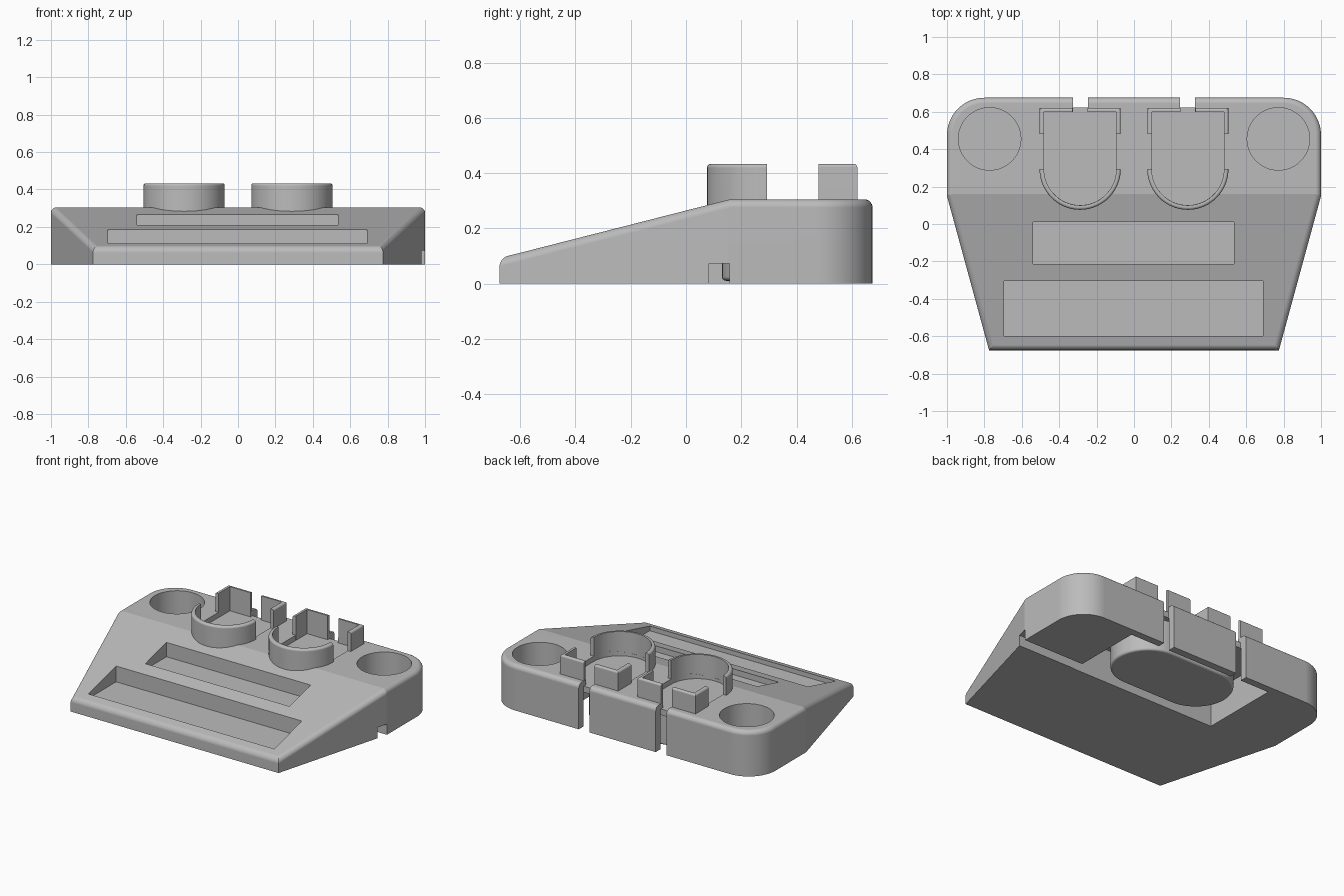
import bpy, bmesh
from math import pi, sin, cos, radians
from mathutils import Vector

default = bpy.data.objects.get("Cube")
if default:
    bpy.data.objects.remove(default, do_unlink=True)

grey = bpy.data.materials.new("plain grey")
grey.use_nodes = True
tone = (0.5, 0.5, 0.5, 1)
grey.diffuse_color = tone
grey.node_tree.nodes["Principled BSDF"].inputs["Base Color"].default_value = tone


def arc(cx, cy, r, a0, a1, n=20):
    """Points along an arc, angles in degrees."""
    steps = [radians(a0 + (a1 - a0) * i / n) for i in range(n + 1)]
    return [(cx + r * cos(a), cy + r * sin(a)) for a in steps]


def rect(x0, x1, y0, y1):
    return [(x0, y0), (x1, y0), (x1, y1), (x0, y1)]


def prism_mesh(pts, z0, z1):
    bm = bmesh.new()
    base = bm.faces.new([bm.verts.new((x, y, z0)) for x, y in pts])
    top = bmesh.ops.extrude_face_region(bm, geom=[base])["geom"]
    verts = [v for v in top if isinstance(v, bmesh.types.BMVert)]
    bmesh.ops.translate(bm, verts=verts, vec=(0, 0, z1 - z0))
    bmesh.ops.recalc_face_normals(bm, faces=bm.faces)
    return bm


def round_edges(bm, test, width, segments=8):
    edges = [e for e in bm.edges if test(e)]
    bmesh.ops.bevel(bm, geom=edges, offset=width, segments=segments,
                    profile=0.5, affect='EDGES', clamp_overlap=True)


def make(name, bm):
    mesh = bpy.data.meshes.new(name)
    bm.to_mesh(mesh)
    bm.free()
    mesh.materials.append(grey)
    obj = bpy.data.objects.new(name, mesh)
    bpy.context.collection.objects.link(obj)
    return obj


def activate(obj):
    bpy.ops.object.select_all(action='DESELECT')
    obj.select_set(True)
    bpy.context.view_layer.objects.active = obj


def cut(target, pts, z0, z1):
    cutter = make("cutter", prism_mesh(pts, z0, z1))
    cutter.hide_render = True
    mod = target.modifiers.new("cut", 'BOOLEAN')
    mod.operation = 'DIFFERENCE'
    mod.solver = 'EXACT'
    mod.object = cutter
    activate(target)
    bpy.ops.object.modifier_apply(modifier=mod.name)
    bpy.data.objects.remove(cutter, do_unlink=True)


def smooth(obj):
    activate(obj)
    bpy.ops.object.shade_smooth_by_angle(angle=radians(13))
    mod = obj.modifiers.new("flat_normals", 'WEIGHTED_NORMAL')
    mod.keep_sharp = True


TOP, RIM, FLOOR, CEILING = 0.305, 0.433, 0.27, 0.23
BACK = 0.675

# Wedge body: plan outline, sloped front, rounded upper rim
outline = [(-0.775, -BACK), (0.775, -BACK), (1, 0.15)]
outline += arc(0.8, BACK - 0.2, 0.2, 0, 90) + arc(-0.8, BACK - 0.2, 0.2, 90, 180)
outline += [(-1, 0.15)]
bm = prism_mesh(outline, 0, TOP)
cutting = bmesh.ops.bisect_plane(
    bm, geom=bm.verts[:] + bm.edges[:] + bm.faces[:], dist=1e-5,
    plane_co=(0, 0.16, TOP), plane_no=Vector((0, -0.255, 1)), clear_outer=True)
rim = [g for g in cutting["geom_cut"] if isinstance(g, bmesh.types.BMEdge)]
bmesh.ops.holes_fill(bm, edges=[e for e in bm.edges if e.is_boundary], sides=0)
bmesh.ops.recalc_face_normals(bm, faces=bm.faces)
bm.normal_update()
round_edges(bm, lambda e: len(e.link_faces) == 2 and
            sorted(f.normal.z > 0.5 for f in e.link_faces) == [False, True], 0.03)
body = make("body", bm)

# Sloped-face trays with level floors
cut(body, rect(-0.54, 0.535, -0.215, 0.01), 0.17, 1)
cut(body, rect(-0.695, 0.69, -0.6, -0.305), 0.08, 1)

# Underside hollow and cable channel
cut(body, rect(-0.545, 0.545, 0.08, 0.625), -0.1, CEILING)
cut(body, rect(0.5, 1.1, 0.083, 0.157), -0.1, 0.073)

# Round wells, cup pockets and rear cable slots
for side in (-1, 1):
    cut(body, arc(side * 0.772, 0.455, 0.167, 0, 354.375, 63), 0.06, 1)
    cx = side * 0.288
    cut(body, [(cx + 0.194, 0.6), (cx - 0.194, 0.6)] +
        arc(cx, 0.295, 0.194, 180, 360, 40), FLOOR, 1)
    slot = side * 0.287
    cut(body, rect(slot - 0.04, slot + 0.04, 0.622, 0.8), -0.1, 1)
    cut(body, rect(slot - 0.04, slot + 0.04, 0.58, 0.64), FLOOR, 1)
smooth(body)

# Cup walls: a half ring in front and two corner brackets behind
OUTER, INNER = 0.217, 0.193
for label, cx in (("right", -0.288), ("left", 0.288)):
    ring = arc(cx, 0.293, OUTER, 180, 360, 40) + arc(cx, 0.293, INNER, 360, 180, 40)
    bm = prism_mesh(ring, 0.265, RIM)
    round_edges(bm, lambda e: all(
        v.co.z > RIM - 0.001 and
        (v.co.xy - Vector((cx, 0.293))).length > OUTER - 0.001
        for v in e.verts), 0.014)
    smooth(make(label + "_cup_front_wall", bm))
    for place, s in (("inner", -1), ("outer", 1)):
        s *= 1 if cx > 0 else -1
        corner = [(OUTER, 0.48), (OUTER, 0.62), (0.04, 0.62),
                  (0.04, 0.6), (INNER, 0.6), (INNER, 0.48)]
        bm = prism_mesh([(cx + s * x, y) for x, y in corner], 0.265, RIM)
        round_edges(bm, lambda e: all(v.co.z > RIM - 0.001 for v in e.verts) and (
            all(v.co.y > 0.619 for v in e.verts) or
            all(abs(v.co.x - cx) > OUTER - 0.001 for v in e.verts)), 0.012)
        smooth(make(f"{label}_cup_{place}_bracket", bm))

# Oblong boss filling the underside hollow
stadium = arc(0.19, 0.36, 0.23, -90, 90, 40) + arc(-0.19, 0.36, 0.23, 90, 270, 40)
bm = prism_mesh(stadium, 0.01, CEILING + 0.01)
round_edges(bm, lambda e: all(v.co.z < 0.011 for v in e.verts), 0.015)
smooth(make("underside_boss", bm))
